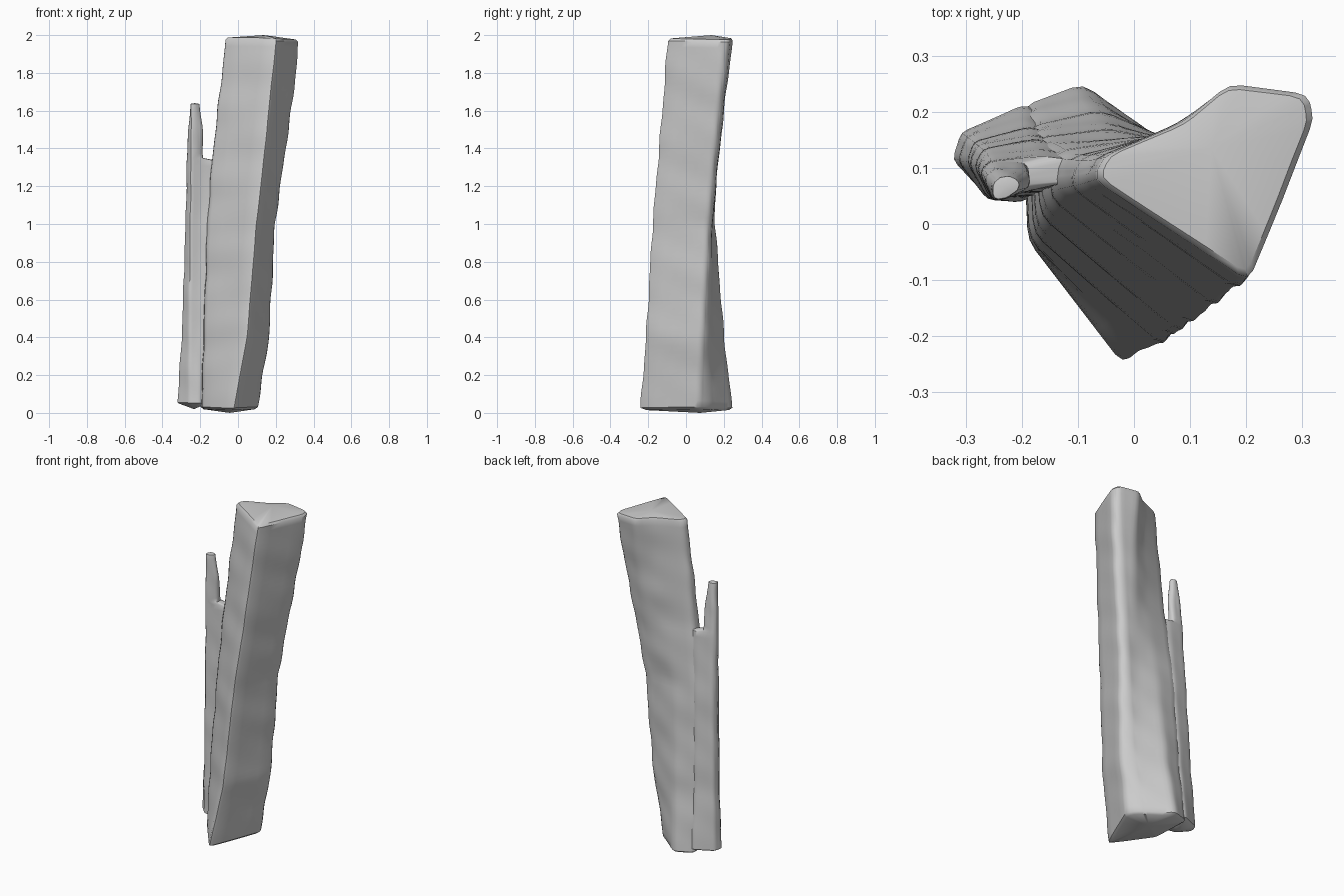
import bpy, math
from mathutils import Vector

if "Cube" in bpy.data.objects:
    bpy.data.objects.remove(bpy.data.objects["Cube"])


def corners_at(secs, z):
    # Corner positions at a height, interpolated between the given sections
    for (z0, a), (z1, b) in zip(secs, secs[1:]):
        if z <= z1:
            t = (z - z0) / (z1 - z0)
            return [Vector(p).lerp(Vector(q), t) for p, q in zip(a, b)]
    return [Vector(p) for p in secs[-1][1]]


def ring_points(c, r):
    # Softly rounded corners with points along the straight edges
    pts, n = [], len(c)
    for i in range(n):
        p, prev, nxt = c[i], c[i - 1], c[(i + 1) % n]
        d0, d1 = prev - p, nxt - p
        a = p + d0.normalized() * min(r, d0.length * .35)
        b = p + d1.normalized() * min(r, d1.length * .35)
        pts += [a, (a + 2 * p + b) / 4, b]
        e = nxt - d1.normalized() * min(r, d1.length * .35)
        pts += [b.lerp(e, k / 4) for k in (1, 2, 3)]
    return pts


def loft(name, secs, zs, r, wob, bottom, top, tilt_low, tilt_high, bevel):
    verts, faces = [], []
    rings = [(zs[0] - bevel, .9)] + [(z, 1) for z in zs] + [(zs[-1] + bevel, .94)]
    for z, s in rings:
        zc = min(max(z, zs[0]), zs[-1])
        c = corners_at(secs, zc)
        mid = sum(c, Vector((0, 0))) / len(c)
        for k, p in enumerate(ring_points(c, r)):
            # Hewn ripples across the grain
            w = wob * (math.sin(z * 17 + p.x * 9) + .7 * math.sin(z * 31 + p.y * 13 + k * .3))
            q = mid + (p - mid) * s + (p - mid).normalized() * w
            lo = max(0, 1 - zc / .25)
            hi = max(0, 1 - (zs[-1] - zc) / .2)
            dz = lo * tilt_low(q.x, q.y) + hi * tilt_high(q.x, q.y)
            verts.append((q.x, q.y, z + dz))
    n = len(verts) // len(rings)
    for j in range(len(rings) - 1):
        for i in range(n):
            k = (i + 1) % n
            faces.append((j * n + i, j * n + k, (j + 1) * n + k, (j + 1) * n + i))
    # Slightly domed end caps
    for start, z, flip in ((0, bottom, True), (len(verts) - n, top, False)):
        ctr = sum((Vector(v) for v in verts[start:start + n]), Vector()) / n
        ci = len(verts)
        verts.append((ctr.x, ctr.y, z))
        for i in range(n):
            a, b = start + i, start + (i + 1) % n
            faces.append((b, a, ci) if flip else (a, b, ci))
    me = bpy.data.meshes.new(name)
    me.from_pydata(verts, [], faces)
    ob = bpy.data.objects.new(name, me)
    bpy.context.collection.objects.link(ob)
    bpy.ops.object.select_all(action='DESELECT')
    ob.select_set(True)
    bpy.context.view_layer.objects.active = ob
    bpy.ops.object.shade_smooth_by_angle(angle=math.radians(40))
    return ob


# Main split timber: left, front edge, right edge, three back corners, left back
main = [
    (.03, [(-.19, -.03), (-.02, -.25), (.11, .06), (.07, .12), (.01, .17), (-.09, .25), (-.2, .21)]),
    (.4, [(-.18, -.02), (.05, -.22), (.17, .08), (.13, .12), (.07, .145), (-.06, .205), (-.19, .175)]),
    (1.0, [(-.16, .03), (.10, -.185), (.2, .11), (.17, .14), (.1, .14), (-.03, .155), (-.17, .145)]),
    (1.35, [(-.14, .06), (.14, -.155), (.25, .14), (.22, .17), (.14, .175), (.03, .15), (-.13, .12)]),
    (1.7, [(-.1, .07), (.175, -.125), (.3, .17), (.275, .205), (.17, .215), (.07, .17), (-.09, .115)]),
    (1.97, [(-.07, .08), (.205, -.105), (.325, .19), (.31, .232), (.17, .25), (.085, .18), (-.055, .12)]),
]
zs = [.03 + 1.94 * i / 60 for i in range(61)]
loft("main_timber", main, zs, .022, .0022, 0.0, 2.0,
     lambda x, y: .05 * abs(x + .05) - .005,
     lambda x, y: .005 - .05 * max(0, x - .1), .012)

# Split-off splinter with a low ledge that joins it to the timber
splinter = [
    (.03, [(-.26, .045), (-.2, .035), (-.17, .07), (-.17, .21), (-.2, .215), (-.31, .165), (-.325, .115)]),
    (.4, [(-.26, .045), (-.205, .05), (-.15, .05), (-.16, .17), (-.19, .178), (-.29, .15), (-.3, .11)]),
    (1.0, [(-.255, .045), (-.2, .06), (-.14, .06), (-.14, .14), (-.17, .146), (-.265, .13), (-.28, .1)]),
    (1.335, [(-.25, .04), (-.19, .06), (-.12, .075), (-.11, .115), (-.16, .12), (-.255, .11), (-.273, .09)]),
    (1.35, [(-.25, .04), (-.22, .05), (-.187, .07), (-.187, .1), (-.2, .11), (-.255, .108), (-.272, .09)]),
    (1.5, [(-.25, .04), (-.22, .045), (-.185, .065), (-.185, .085), (-.2, .1), (-.25, .1), (-.267, .08)]),
    (1.63, [(-.25, .045), (-.23, .045), (-.205, .06), (-.205, .075), (-.22, .085), (-.24, .085), (-.253, .07)]),
]
zs = [.05 + 1.285 * i / 45 for i in range(46)] + [1.35 + .28 * i / 12 for i in range(13)]
loft("side_splinter", splinter, zs, .012, .0014, .02, 1.64,
     lambda x, y: .04 * abs(x + .15), lambda x, y: 0, .006)

# Small torn chip in the seam
chip = [(.59, [(-.155, .01), (-.15, .005), (-.14, .03)]),
        (.64, [(-.165, .005), (-.13, -.035), (-.12, .04)])]
loft("seam_chip", chip, [.59, .615, .64], .006, 0, .58, .65,
     lambda x, y: 0, lambda x, y: 0, .005)
